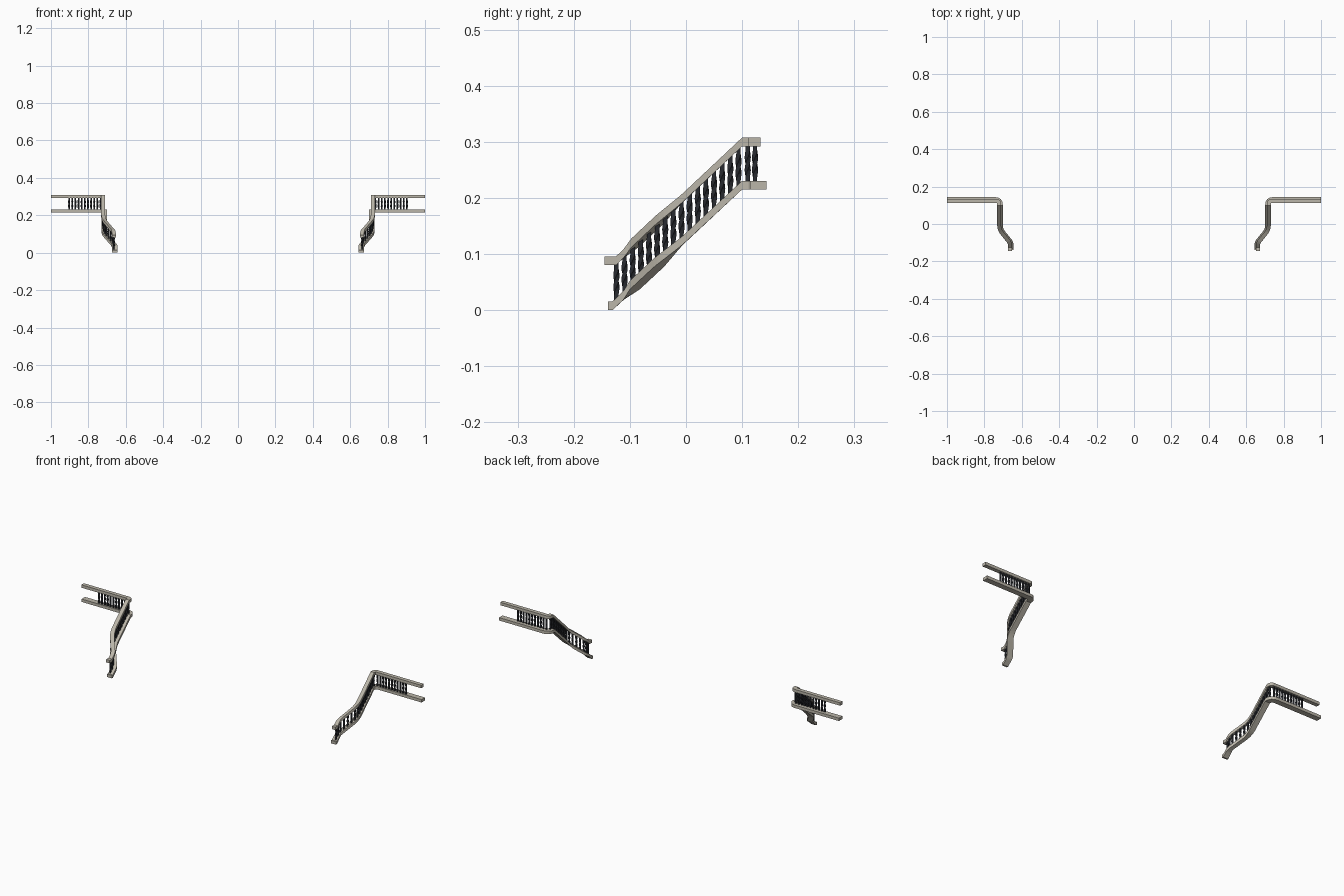
import bpy, bmesh, math
from mathutils import Vector

if "Cube" in bpy.data.objects:
    bpy.data.objects.remove(bpy.data.objects["Cube"])


def material(name, col):
    m = bpy.data.materials.new(name)
    m.diffuse_color = (*col, 1)
    m.use_nodes = True
    m.node_tree.nodes["Principled BSDF"].inputs["Base Color"].default_value = m.diffuse_color
    return m


STONE = material("warm grey stone", (0.50, 0.47, 0.40))
IRON = material("dark iron", (0.022, 0.024, 0.030))


def finish(bm, name, mat):
    bmesh.ops.recalc_face_normals(bm, faces=bm.faces)
    me = bpy.data.meshes.new(name)
    bm.to_mesh(me)
    bm.free()
    ob = bpy.data.objects.new(name, me)
    bpy.context.collection.objects.link(ob)
    me.materials.append(mat)
    mod = ob.modifiers.new("other_side", 'MIRROR')
    mod.use_mirror_merge = False
    return ob


def plan_path(ctrl):
    """ctrl: (x, y, trim); corners with trim > 0 are rounded."""
    pts = []
    for i, (x, y, t) in enumerate(ctrl):
        p = Vector((x, y))
        if t == 0:
            pts.append(p)
            continue
        a = p + (Vector(ctrl[i - 1][:2]) - p).normalized() * t
        b = p + (Vector(ctrl[i + 1][:2]) - p).normalized() * t
        for k in range(7):
            s = k / 6
            pts.append(a * (1 - s) ** 2 + p * 2 * s * (1 - s) + b * s * s)
    return pts


def height(y, y0, z0, y1, z1):
    return z0 + (z1 - z0) * min(1, max(0, (y - y0) / (y1 - y0)))


def rail(name, pts, half, thick, slope):
    bm = bmesh.new()
    rings = []
    for i, p in enumerate(pts):
        d0 = (p - pts[i - 1]).normalized() if i else (pts[1] - p).normalized()
        d1 = (pts[i + 1] - p).normalized() if i < len(pts) - 1 else d0
        t = (d0 + d1).normalized()
        n = Vector((-t.y, t.x)) * half / max(0.5, t.dot(d0))
        z = height(p.y, *slope)
        rings.append([bm.verts.new((p.x + s * n.x, p.y + s * n.y, z + h))
                      for s, h in ((-1, 0), (1, 0), (1, thick), (-1, thick))])
    for a, b in zip(rings, rings[1:]):
        for k in range(4):
            bm.faces.new((a[k], a[(k + 1) % 4], b[(k + 1) % 4], b[k]))
    bm.faces.new(rings[0])
    bm.faces.new(rings[-1])
    return finish(bm, name, STONE)


# rails: stair run, bend, then level landing
LOW = (-0.131, 0.0, 0.10, 0.215)
TOP = (-0.125, 0.08, 0.10, 0.292)
low_path = plan_path([(0.659, -0.139, 0), (0.659, -0.131, 0), (0.659, -0.100, 0.012),
                      (0.716, -0.030, 0.025), (0.716, 0.100, 0), (0.716, 0.129, 0.027),
                      (1.0, 0.129, 0)])
top_path = plan_path([(0.664, -0.145, 0), (0.664, -0.125, 0), (0.664, -0.100, 0.012),
                      (0.721, -0.030, 0.025), (0.721, 0.100, 0), (0.721, 0.122, 0.012),
                      (1.0, 0.122, 0)])
rail("bottom_rail", low_path, 0.0145, 0.0155, LOW)
rail("hand_rail", top_path, 0.0105, 0.0155, TOP)

# twisted square balusters
bm = bmesh.new()


def baluster(x, y, w=0.0044, levels=12):
    z0 = height(y, *LOW) + 0.010
    z1 = height(y, *TOP) + 0.005
    prev = None
    for i in range(levels + 1):
        f = i / levels
        twist = math.pi * min(1, max(0, (f - 0.2) / 0.6))
        ring = []
        for k in range(4):
            a = math.pi / 4 + k * math.pi / 2 + twist
            ring.append(bm.verts.new((x + w * 1.25 * math.cos(a), y + w * 1.25 * math.sin(a),
                                      z0 + (z1 - z0) * f)))
        if prev:
            for k in range(4):
                bm.faces.new((prev[k], prev[(k + 1) % 4], ring[(k + 1) % 4], ring[k]))
        else:
            bm.faces.new(ring)
        prev = ring
    bm.faces.new(prev)


def path_x(y):
    for a, b in zip(top_path, top_path[1:]):
        if a.y <= y <= b.y and b.y > a.y:
            return a.x + (b.x - a.x) * (y - a.y) / (b.y - a.y)


for i in range(16):
    y = -0.124 + i * 0.0145
    baluster(path_x(y), y)
baluster(0.721, 0.110)
for i in range(11):
    baluster(0.735 + i * 0.0168, 0.123)
finish(bm, "balusters", IRON)
